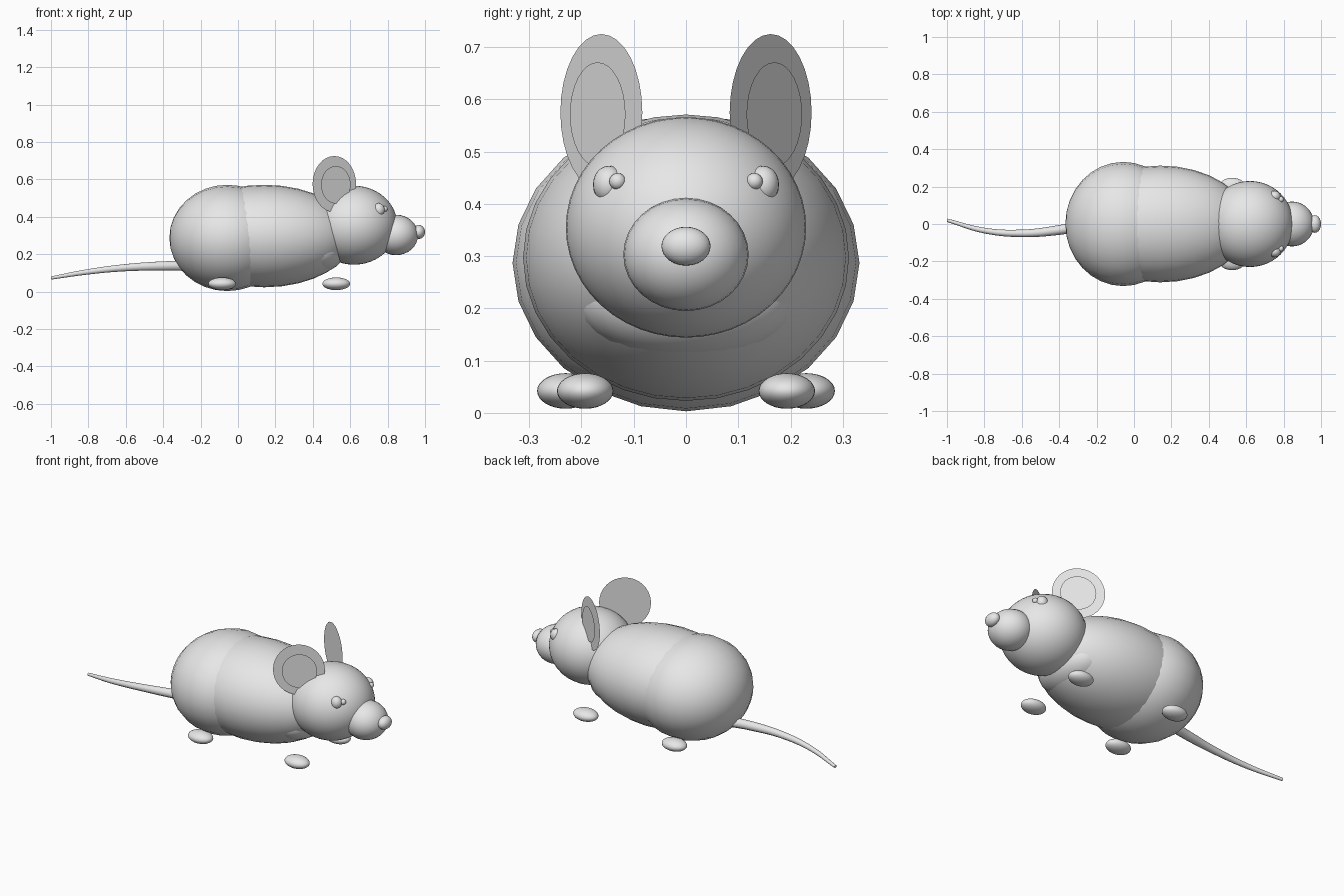
import bpy
import math
from mathutils import Matrix, Vector

cube = bpy.data.objects.get("Cube")
if cube:
    bpy.data.objects.remove(cube, do_unlink=True)

# One plain grey for the whole animal
grey = bpy.data.materials.new("plain_grey")
grey.use_nodes = True
colour = (0.8, 0.8, 0.8, 1)
grey.diffuse_color = colour
grey.node_tree.nodes["Principled BSDF"].inputs["Base Color"].default_value = colour


def blob(name, centre, radii, segments=32, rings=16):
    """Smooth ellipsoid with its poles along x."""
    bpy.ops.mesh.primitive_uv_sphere_add(segments=segments, ring_count=rings, radius=1)
    ob = bpy.context.object
    ob.name = name
    ob.data.transform(Matrix.Rotation(math.pi / 2, 4, 'Y'))
    ob.data.transform(Matrix.Diagonal((*radii, 1)))
    ob.location = centre
    ob.data.materials.append(grey)
    bpy.ops.object.shade_smooth()
    return ob


def ear_disc(name, centre, width, height, side):
    """Flat upright oval facing forward and outward."""
    bpy.ops.mesh.primitive_circle_add(vertices=32, radius=1, fill_type='NGON')
    ob = bpy.context.object
    ob.name = name
    across = Vector((0.83, -0.56 * side, 0))
    normal = Vector((0.56, 0.83 * side, 0))
    up = Vector((0, 0, 1))
    # Keep the frame right-handed so the face points along the normal
    if across.cross(up).dot(normal) < 0:
        across = -across
    frame = Matrix((across * width, up * height, normal)).transposed()
    ob.data.transform(frame.to_4x4())
    ob.location = centre
    ob.data.materials.append(grey)


# Body
blob("hips", (-0.057, 0, 0.287), (0.31, 0.332, 0.284), 24)
blob("torso", (0.14, 0, 0.297), (0.475, 0.312, 0.274))
blob("chest", (0.42, 0, 0.22), (0.15, 0.21, 0.12))

# Head
blob("head", (0.62, 0, 0.355), (0.232, 0.23, 0.211), 48, 24)
blob("snout", (0.845, 0, 0.303), (0.118, 0.12, 0.108))
blob("nose", (0.967, 0, 0.319), (0.033, 0.047, 0.037))

# Paired parts
for side, word in ((1, "left"), (-1, "right")):
    blob(word + "_eye", (0.785, 0.131 * side, 0.443), (0.015, 0.016, 0.016), 16, 10)
    blob(word + "_eye_socket", (0.752, 0.148 * side, 0.437), (0.032, 0.03, 0.036), 24, 12)
    blob(word + "_front_paw", (0.525, 0.193 * side, 0.042), (0.074, 0.054, 0.034))
    blob(word + "_back_paw", (-0.085, 0.23 * side, 0.042), (0.074, 0.055, 0.034))
    ear_disc(word + "_ear", (0.515, 0.162 * side, 0.575), 0.14, 0.15, side)
    ear_disc(word + "_inner_ear", (0.523, 0.169 * side, 0.571), 0.095, 0.1, side)

# Tapering tail
path = [(-0.28, -0.01, 0.138, 0.028), (-0.4, -0.032, 0.137, 0.026),
        (-0.6, -0.05, 0.128, 0.02), (-0.8, -0.035, 0.106, 0.015),
        (-0.998, 0.02, 0.073, 0.009)]
curve = bpy.data.curves.new("tail", 'CURVE')
curve.dimensions = '3D'
curve.bevel_depth = 1
curve.bevel_resolution = 3
curve.use_fill_caps = True
spline = curve.splines.new('BEZIER')
spline.bezier_points.add(len(path) - 1)
for point, (x, y, z, r) in zip(spline.bezier_points, path):
    point.co = (x, y, z)
    point.radius = r
    point.handle_left_type = point.handle_right_type = 'AUTO'
curve.materials.append(grey)
tail = bpy.data.objects.new("tail", curve)
bpy.context.collection.objects.link(tail)
